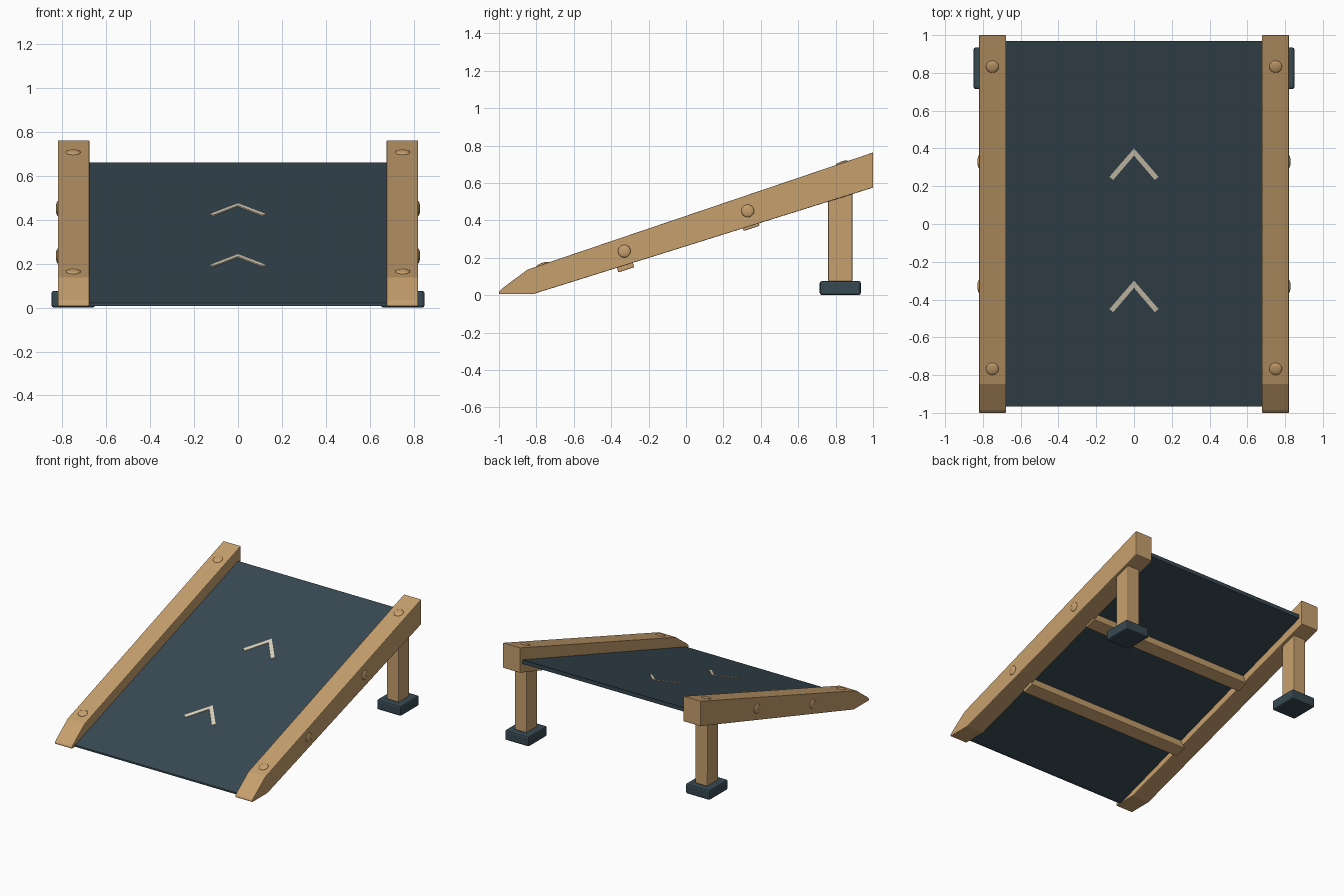
import bpy, bmesh, math
from mathutils import Vector, Matrix

if "Cube" in bpy.data.objects:
    bpy.data.objects.remove(bpy.data.objects["Cube"])

def material(name, rgb):
    m = bpy.data.materials.new(name)
    m.diffuse_color = (*rgb, 1)
    m.use_nodes = True
    m.node_tree.nodes["Principled BSDF"].inputs["Base Color"].default_value = m.diffuse_color
    return m

WOOD = material("warm wood", (0.57, 0.35, 0.155))
SLATE = material("dark slate", (0.039, 0.066, 0.085))
CREAM = material("cream paint", (0.72, 0.65, 0.51))
SLOPE = 0.331
ANGLE = math.atan(SLOPE)

def deck_z(y):
    return 0.34 + SLOPE * y

def finish(name, bm, mat, bevel=0.0, segments=2):
    bmesh.ops.recalc_face_normals(bm, faces=bm.faces)
    me = bpy.data.meshes.new(name)
    bm.to_mesh(me)
    bm.free()
    me.materials.append(mat)
    ob = bpy.data.objects.new(name, me)
    bpy.context.collection.objects.link(ob)
    if bevel:
        b = ob.modifiers.new("Bevel", 'BEVEL')
        b.width, b.segments, b.limit_method = bevel, segments, 'ANGLE'
    return ob

def extrude_profile(name, points, x0, x1, mat, bevel=0.0):
    """Side profile of (y, z) points, extruded along x."""
    bm = bmesh.new()
    face = bm.faces.new([bm.verts.new((x0, y, z)) for y, z in points])
    out = bmesh.ops.extrude_face_region(bm, geom=[face])
    bmesh.ops.translate(bm, vec=(x1 - x0, 0, 0),
                        verts=[v for v in out["geom"] if isinstance(v, bmesh.types.BMVert)])
    return finish(name, bm, mat, bevel)

def box(name, center, size, mat, bevel=0.0, tilt=0.0, segments=2):
    bm = bmesh.new()
    bmesh.ops.create_cube(bm, size=1, matrix=Matrix.Translation(center)
                          @ Matrix.Rotation(tilt, 4, 'X') @ Matrix.Diagonal((*size, 1)))
    return finish(name, bm, mat, bevel, segments)

def bolt(name, center, normal):
    """Low domed bolt cap facing along the normal."""
    rot = Vector((0, 0, 1)).rotation_difference(Vector(normal)).to_matrix().to_4x4()
    bm = bmesh.new()
    bmesh.ops.create_uvsphere(bm, u_segments=20, v_segments=10, radius=1,
                              matrix=Matrix.Translation(center) @ rot
                              @ Matrix.Diagonal((0.034, 0.034, 0.009, 1)))
    for f in bm.faces:
        f.smooth = True
    return finish(name, bm, WOOD)

# Side rails, legs, feet and bolt caps, mirrored left and right
rail = [(-1, 0.005), (-0.82, 0.005), (1, 0.575), (1, 0.763),
        (-0.847, 0.137), (-0.985, 0.034), (-1, 0.018)]
leg = [(0.76, 0.075), (0.89, 0.075), (0.89, 0.57), (0.76, 0.53)]
for side, s in (("left", -1), ("right", 1)):
    extrude_profile(f"{side}_rail", rail, s * 0.677, s * 0.82, WOOD, 0.004)
    extrude_profile(f"{side}_leg", leg, s * 0.70, s * 0.80, WOOD, 0.006)
    box(f"{side}_foot", (s * 0.75, 0.825, 0.038), (0.20, 0.22, 0.076), SLATE, 0.012)
    for i, y in enumerate((-0.767, 0.833)):
        bolt(f"{side}_top_bolt_{i + 1}", (s * 0.75, y, 0.4237 + 0.339 * y), (0, -0.339, 1))
    for i, y in enumerate((-0.33, 0.33)):
        bolt(f"{side}_side_bolt_{i + 1}", (s * 0.82, y, 0.343 + 0.326 * y), (s, 0, 0))

# Sloping deck panel
deck = [(-0.965, deck_z(-0.965)), (0.97, deck_z(0.97)), (0.97, deck_z(0.97) - 0.03),
        (-0.935, 0.008), (-0.965, 0.008)]
extrude_profile("deck", deck, -0.68, 0.68, SLATE)

# Cross beams beneath the deck
for i, y in enumerate((-0.33, 0.34)):
    box(f"cross_beam_{i + 1}", (0, y, deck_z(y) - 0.062), (1.38, 0.09, 0.07),
        WOOD, 0.004, ANGLE)

# Painted chevron plates on the deck
shape = [(0, 0.40), (0.13, 0.25), (0.11, 0.233), (0, 0.362), (-0.11, 0.233), (-0.13, 0.25)]
for i, dy in enumerate((-0.70, 0)):
    bm = bmesh.new()
    top = [bm.verts.new((x, y + dy, deck_z(y + dy) + 0.005)) for x, y in shape]
    low = [bm.verts.new((x, y + dy, deck_z(y + dy) - 0.002)) for x, y in shape]
    # two arms per chevron, sharing the apex edge
    for a in ((0, 3, 2, 1), (0, 5, 4, 3)):
        bm.faces.new([top[k] for k in a])
        bm.faces.new([low[k] for k in reversed(a)])
    for k in range(6):
        n = (k + 1) % 6
        bm.faces.new((top[k], top[n], low[n], low[k]))
    finish(f"chevron_{i + 1}", bm, CREAM)
